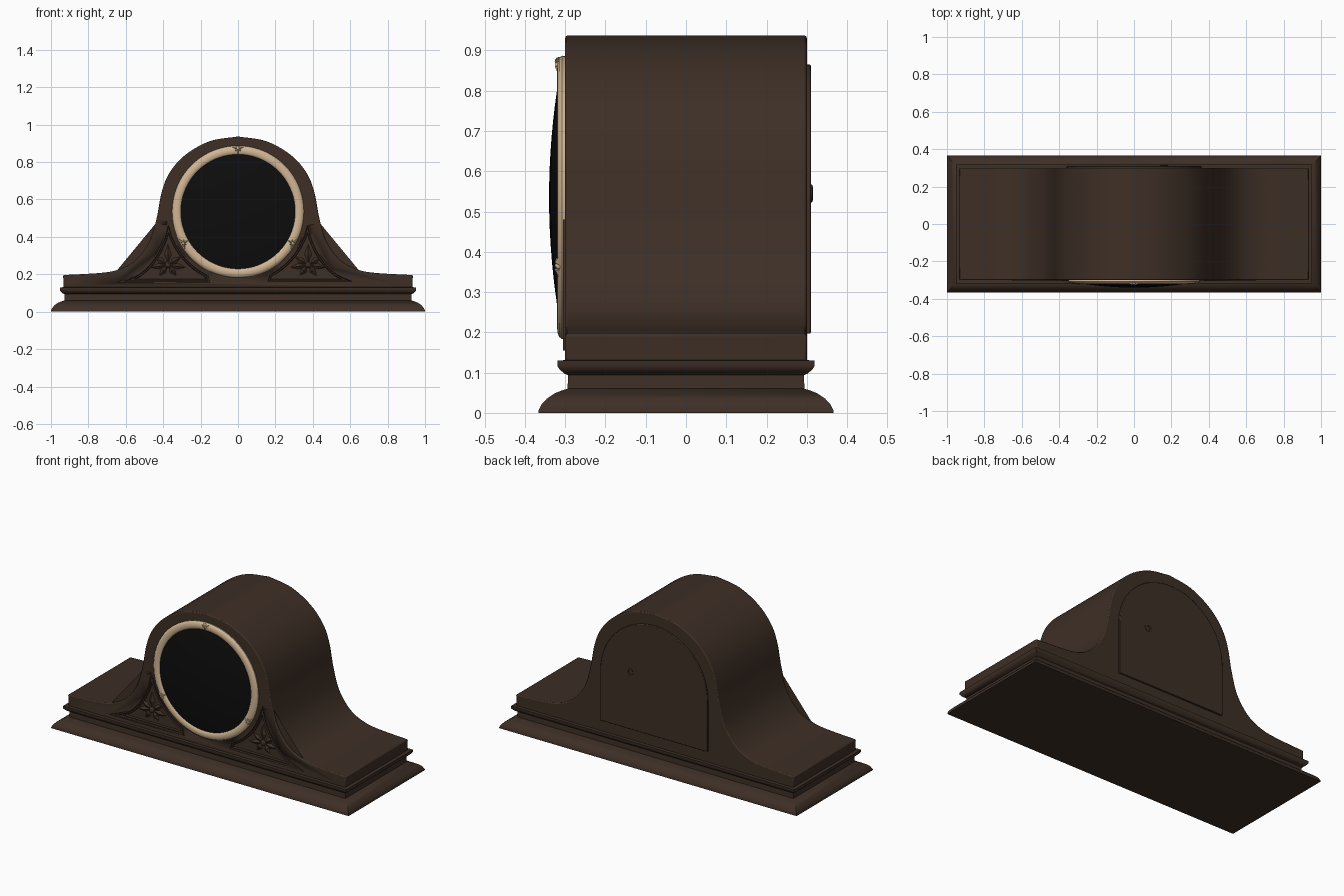
import bpy, bmesh, math
from mathutils import Vector, Matrix

cube = bpy.data.objects.get("Cube")
if cube:
    bpy.data.objects.remove(cube, do_unlink=True)


def material(name, rgb, rough):
    m = bpy.data.materials.new(name)
    m.use_nodes = True
    m.diffuse_color = (*rgb, 1)
    node = m.node_tree.nodes["Principled BSDF"]
    node.inputs["Base Color"].default_value = (*rgb, 1)
    node.inputs["Roughness"].default_value = rough
    return m


WOOD = material("dark walnut", (0.047, 0.028, 0.019), 0.5)
CREAM = material("cream brass", (0.64, 0.47, 0.30), 0.5)
GLASS = material("black glass", (0.004, 0.004, 0.004), 0.3)
DIAL = Vector((0, -0.30, 0.535))


def finish(name, bm, mat, angle=35, bevel=0):
    bmesh.ops.recalc_face_normals(bm, faces=bm.faces)
    mesh = bpy.data.meshes.new(name)
    bm.to_mesh(mesh)
    bm.free()
    obj = bpy.data.objects.new(name, mesh)
    bpy.context.collection.objects.link(obj)
    mesh.materials.append(mat)
    bpy.ops.object.select_all(action="DESELECT")
    obj.select_set(True)
    bpy.context.view_layer.objects.active = obj
    bpy.ops.object.shade_smooth_by_angle(angle=math.radians(angle))
    if bevel:
        mod = obj.modifiers.new("soft edges", "BEVEL")
        mod.width, mod.segments, mod.limit_method = bevel, 2, "ANGLE"
        mod.angle_limit = math.radians(40)
    return obj


def spline(pts, steps=5):
    """Catmull-Rom curve through 2D points."""
    p = [Vector(q) for q in pts]
    p = [2 * p[0] - p[1]] + p + [2 * p[-1] - p[-2]]
    out = []
    for a, b, c, d in zip(p, p[1:], p[2:], p[3:]):
        for i in range(steps):
            t = i / steps
            out.append(0.5 * (2 * b + (c - a) * t + (2 * a - 5 * b + 4 * c - d) * t * t
                              + (3 * b - a - 3 * c + d) * t ** 3))
    return out + [p[-2]]


def prism(outline, y0, y1):
    """Extrude an x-z outline along y; returns the bmesh and the y0 face."""
    bm = bmesh.new()
    rows = [[bm.verts.new((x, y, z)) for x, z in outline] for y in (y0, y1)]
    front = bm.faces.new(rows[0])
    bm.faces.new(rows[1][::-1])
    n = len(outline)
    for i in range(n):
        j = (i + 1) % n
        bm.faces.new((rows[0][i], rows[1][i], rows[1][j], rows[0][j]))
    return bm, front


def lathe(profile, centre, axis_sign, steps=72):
    """Spin (radius, height) points about the y axis."""
    bm = bmesh.new()
    vs = [bm.verts.new((r, axis_sign * h, 0)) for r, h in profile]
    edges = [bm.edges.new(e) for e in zip(vs, vs[1:])]
    bmesh.ops.spin(bm, geom=vs + edges, cent=(0, 0, 0), axis=(0, 1, 0),
                   angle=math.tau, steps=steps)
    bmesh.ops.remove_doubles(bm, verts=bm.verts, dist=1e-5)
    bmesh.ops.translate(bm, verts=bm.verts, vec=centre)
    return bm


def leaf(bm, centre, angle, start, end, width, height):
    """Ridged pointed leaf lying on the front, pointing along angle."""
    mid = start + (end - start) * 0.45
    u = Vector((math.cos(angle), 0, math.sin(angle)))
    w = Vector((-u.z, 0, u.x)) * width / 2
    out = Vector((0, -height, 0))
    a, l, t, r, m = [bm.verts.new(centre + v) for v in (
        u * start, u * mid + w, u * end, u * mid - w, u * mid + out)]
    for e in ((a, l), (l, t), (t, r), (r, a)):
        bm.faces.new((*e, m))


def knob(bm, centre, radius, flat):
    mat = Matrix.Translation(centre) @ Matrix.Diagonal((1, flat, 1, 1))
    bmesh.ops.create_icosphere(bm, subdivisions=2, radius=radius, matrix=mat)


# Stepped plinth: rectangles stacked by outset and height
bm = bmesh.new()
steps = [(0.366, 0), (0.366, 0.006), (0.358, 0.022), (0.345, 0.036), (0.327, 0.048),
         (0.308, 0.056), (0.294, 0.060), (0.293, 0.094), (0.301, 0.097), (0.313, 0.107),
         (0.319, 0.116), (0.319, 0.130), (0.300, 0.131)]
rings = []
for d, z in steps:
    x = d + 0.634
    rings.append([bm.verts.new(c) for c in ((-x, -d, z), (x, -d, z), (x, d, z), (-x, d, z))])
for lo, hi in zip(rings, rings[1:]):
    for i in range(4):
        j = (i + 1) % 4
        bm.faces.new((lo[i], lo[j], hi[j], hi[i]))
bm.faces.new(rings[0][::-1])
bm.faces.new(rings[-1])
finish("plinth", bm, WOOD)

# Humped case
half = spline([(0.935, 0.196), (0.74, 0.207), (0.64, 0.225), (0.55, 0.272), (0.475, 0.37),
               (0.435, 0.50), (0.408, 0.64), (0.365, 0.745), (0.28, 0.84), (0.15, 0.912),
               (0, 0.937)])
half = [Vector((0.932, 0.125))] + half
outline = half + [Vector((-x, z)) for x, z in half[-2::-1]]
case = finish("case", prism(outline, -0.30, 0.30)[0], WOOD, bevel=0.006)

# Carved corner panels, sunk into the case front
inner = [(0.37 * math.cos(math.radians(a)), DIAL.z + 0.37 * math.sin(math.radians(a)))
         for a in range(-8, -67, -4)]
outer = spline([(0.65, 0.155), (0.53, 0.207), (0.45, 0.29), (0.40, 0.39), (0.378, 0.48)], 3)
corner = [Vector((0.15, 0.155))] + outer + [Vector(p) for p in inner[1:]]
for side, s in (("left", 1), ("right", -1)):
    shape = [Vector((s * x, z)) for x, z in corner]
    cutter = finish(side + "_panel_cutter", prism(shape, -0.32, -0.275)[0], WOOD)
    cutter.hide_render = True
    cutter.hide_set(True)
    cut = case.modifiers.new(side + " recess", "BOOLEAN")
    cut.object, cut.operation, cut.solver = cutter, "DIFFERENCE", "EXACT"

    bm, front = prism(shape, -0.306, -0.27)
    bmesh.ops.recalc_face_normals(bm, faces=bm.faces)
    for thick, depth in ((0.007, 0), (0.004, -0.006), (0.006, 0), (0.003, -0.010)):
        bmesh.ops.inset_region(bm, faces=[front], thickness=thick, depth=depth,
                               use_even_offset=True)
    finish(side + "_corner_panel", bm, WOOD, 20)

    # Leaf carving
    bm = bmesh.new()
    mid = Vector((s * 0.375, -0.289, 0.25))
    for deg, length, wide in ((90, 0.115, 0.042), (32, 0.085, 0.036), (148, 0.085, 0.036),
                              (-8, 0.10, 0.034), (188, 0.10, 0.034),
                              (-52, 0.075, 0.036), (232, 0.075, 0.036)):
        leaf(bm, mid, math.radians(deg), 0.008, length, wide, 0.014)
    knob(bm, mid, 0.017, 0.9)
    finish(side + "_leaf_carving", bm, WOOD, 20)

# Dial ring and domed glass
finish("dial_ring", lathe([(0.350, -0.004), (0.352, 0.008), (0.346, 0.015), (0.336, 0.019),
                           (0.325, 0.020), (0.314, 0.018), (0.306, 0.013), (0.302, 0.004)],
                          DIAL, -1), CREAM, 50)
dome = [(0.306 * i / 8, 0.040 - 0.026 * (i / 8) ** 2) for i in range(9)]
finish("dial_glass", lathe(dome, DIAL, -1), GLASS, 60)

# Three leaf clasps around the ring
bm = bmesh.new()
for deg in (90, 210, 330):
    a = math.radians(deg)
    radial = Vector((math.cos(a), 0, math.sin(a)))
    root = DIAL + radial * 0.338 + Vector((0, -0.015, 0))
    for turn, length in ((180, 0.036), (130, 0.030), (230, 0.030), (75, 0.032), (285, 0.032)):
        leaf(bm, root, a + math.radians(turn), -0.006, length, 0.018, 0.011)
    knob(bm, root, 0.011, 1)
finish("ring_clasps", bm, CREAM, 20)

# Arched back door and its pull
arch = [Vector((0.36 * math.cos(math.pi * i / 32), 0.505 + 0.36 * math.sin(math.pi * i / 32)))
        for i in range(33)]
door = [Vector((0.36, 0.197))] + arch + [Vector((-0.36, 0.197))]
finish("back_door", prism(door, 0.29, 0.31)[0], WOOD, bevel=0.003)
finish("door_pull", lathe([(0.022, -0.002), (0.022, 0.003), (0.017, 0.005), (0.012, 0.004),
                           (0.010, 0.001), (0, 0.001)], Vector((0.16, 0.31, 0.545)), 1, 24),
       WOOD, 40)
